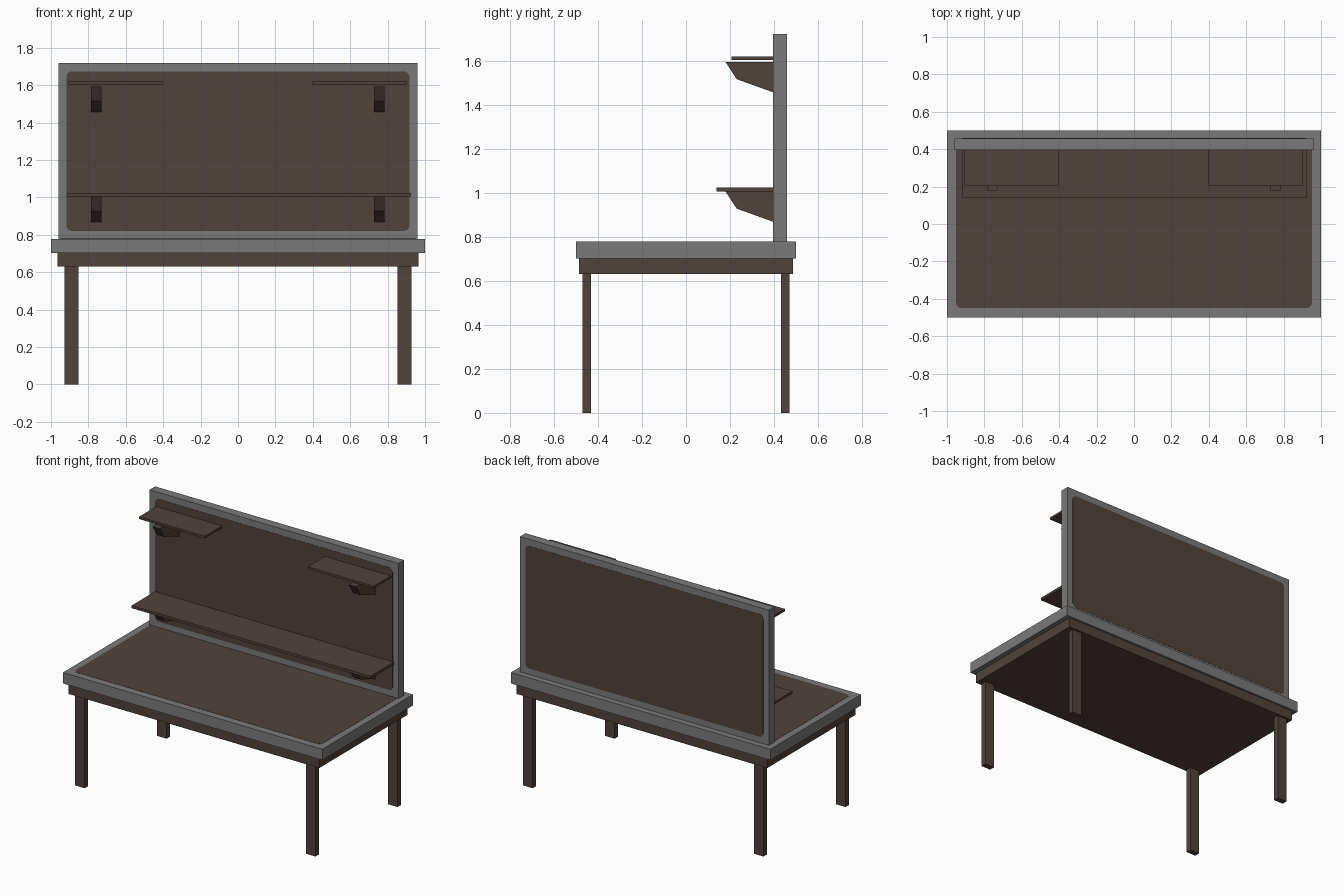
import bpy, bmesh, math
from mathutils import Vector

if "Cube" in bpy.data.objects:
    bpy.data.objects.remove(bpy.data.objects["Cube"])


def material(name, rgb):
    m = bpy.data.materials.new(name)
    m.diffuse_color = (*rgb, 1)
    m.use_nodes = True
    m.node_tree.nodes["Principled BSDF"].inputs["Base Color"].default_value = m.diffuse_color
    return m


GREY = material("grey frame", (0.195, 0.195, 0.195))
BROWN = material("dark brown", (0.082, 0.055, 0.046))


def prism(name, points, push, mat):
    """Extrude a flat outline of 3D points along the push vector."""
    bm = bmesh.new()
    face = bm.faces.new([bm.verts.new(p) for p in points])
    ext = bmesh.ops.extrude_face_region(bm, geom=[face])
    bmesh.ops.translate(bm, vec=Vector(push),
                        verts=[v for v in ext["geom"] if isinstance(v, bmesh.types.BMVert)])
    bmesh.ops.recalc_face_normals(bm, faces=bm.faces)
    mesh = bpy.data.meshes.new(name)
    bm.to_mesh(mesh)
    bm.free()
    mesh.materials.append(mat)
    ob = bpy.data.objects.new(name, mesh)
    bpy.context.collection.objects.link(ob)
    return ob


def box(name, x, y, z, mat):
    pts = [(x[0], y[0], z[0]), (x[1], y[0], z[0]), (x[1], y[1], z[0]), (x[0], y[1], z[0])]
    return prism(name, pts, (0, 0, z[1] - z[0]), mat)


def rounded(a, b, r=0.03, steps=4):
    """Outline of a rounded rectangle from a = (u0, u1), b = (v0, v1)."""
    centres = [(a[1] - r, b[1] - r), (a[0] + r, b[1] - r), (a[0] + r, b[0] + r), (a[1] - r, b[0] + r)]
    return [(cu + r * math.cos(t), cv + r * math.sin(t))
            for i, (cu, cv) in enumerate(centres)
            for t in [math.pi / 2 * (i + k / steps) for k in range(steps + 1)]]


T = 0.0015                # thickness of the painted panels
BF, BB = 0.396, 0.458     # front and back of the upright board

# Table top with its brown surface, apron
box("table_top", (-1, 1), (-0.5, 0.5), (0.702, 0.778), GREY)
prism("table_surface", [(u, v, 0.778) for u, v in rounded((-0.952, 0.952), (-0.45, 0.45))], (0, 0, T), BROWN)
box("apron", (-0.966, 0.966), (-0.485, 0.485), (0.632, 0.702), BROWN)

# Legs
for sx, side in ((-1, "left"), (1, "right")):
    for sy, end in ((-1, "front"), (1, "back")):
        box(f"{end}_{side}_leg", sorted((sx * 0.853, sx * 0.927)),
            sorted((sy * 0.432, sy * 0.471)), (0, 0.632), BROWN)

# Upright board with a panel on both faces
box("back_board", (-0.96, 0.96), (BF, BB), (0.778, 1.72), GREY)
outline = rounded((-0.917, 0.917), (0.82, 1.674))
prism("board_front_panel", [(u, BF, v) for u, v in outline], (0, -T, 0), BROWN)
prism("board_back_panel", [(u, BB, v) for u, v in outline], (0, T, 0), BROWN)

# Shelves
box("lower_shelf", (-0.917, 0.925), (0.138, BF), (1.005, 1.023), BROWN)
box("upper_left_shelf", (-0.907, -0.4), (0.206, BF), (1.603, 1.619), BROWN)
box("upper_right_shelf", (0.395, 0.902), (0.206, BF), (1.603, 1.619), BROWN)

# Shelf brackets
for level, top in (("lower", 1.005), ("upper", 1.593)):
    for x, side in ((-0.785, "left"), (0.728, "right")):
        profile = [(BF, top), (0.18, top), (0.23, top - 0.077), (BF, top - 0.137)]
        prism(f"{level}_{side}_bracket", [(x, y, z) for y, z in profile], (0.056, 0, 0), BROWN)
